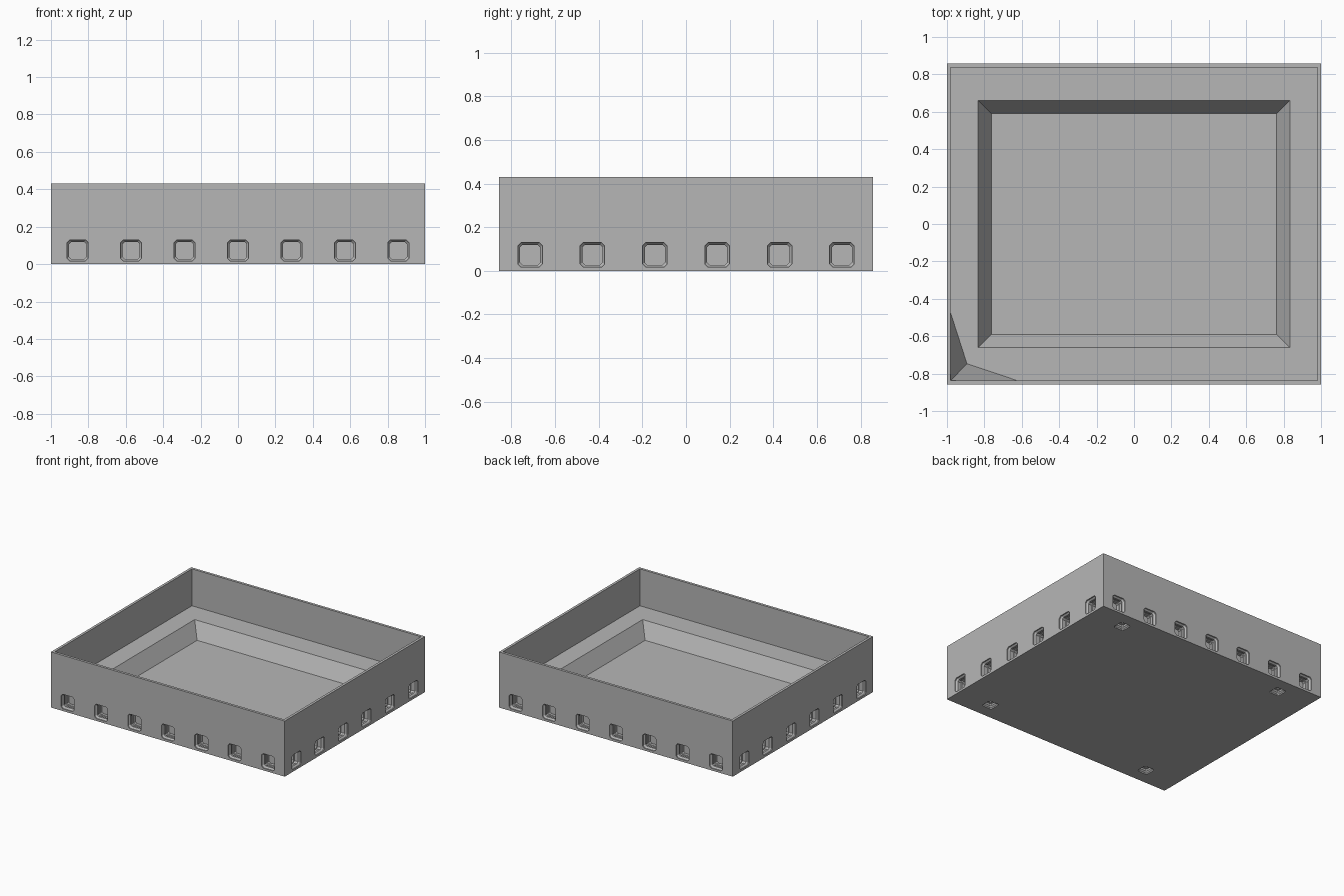
import bpy, bmesh, math
from mathutils import Matrix, Vector

if "Cube" in bpy.data.objects:
    bpy.data.objects.remove(bpy.data.objects["Cube"], do_unlink=True)

HX, HY, TOP = 1.0, 0.857, 0.43
LEDGE, FLOOR, WALL = 0.145, 0.03, 0.02
UNIT = 2 / 7

grey = bpy.data.materials.new("plain grey")
grey.use_nodes = True
grey.diffuse_color = (0.47, 0.47, 0.47, 1)
grey.node_tree.nodes["Principled BSDF"].inputs["Base Color"].default_value = grey.diffuse_color


def loft(bm, rings):
    """Skin a list of equal-sized point loops and cap both ends."""
    loops = [[bm.verts.new(p) for p in ring] for ring in rings]
    n = len(loops[0])
    for a, b in zip(loops, loops[1:]):
        for i in range(n):
            j = (i + 1) % n
            bm.faces.new((a[i], a[j], b[j], b[i]))
    bm.faces.new(loops[0][::-1])
    bm.faces.new(loops[-1])


def finish(name, bm):
    bmesh.ops.recalc_face_normals(bm, faces=bm.faces)
    mesh = bpy.data.meshes.new(name)
    bm.to_mesh(mesh)
    bm.free()
    mesh.materials.append(grey)
    obj = bpy.data.objects.new(name, mesh)
    bpy.context.collection.objects.link(obj)
    return obj


def rect(hx, hy, z):
    return [(-hx, -hy, z), (hx, -hy, z), (hx, hy, z), (-hx, hy, z)]


def socket(bm, place, profile):
    """Stepped square pocket with clipped corners, sinking along local +z."""
    rings = []
    for depth, h in profile:
        c = h * 0.75
        flat = [(-c, -h), (c, -h), (h, -c), (h, c), (c, h), (-c, h), (-h, c), (-h, -c)]
        rings.append([place @ Vector((x, y, depth)) for x, y in flat])
    loft(bm, rings)


# Tray: outer walls, rim, ledge and sloped basin
bm = bmesh.new()
loft(bm, [rect(HX, HY, 0), rect(HX, HY, TOP),
          rect(HX - WALL, HY - WALL, TOP), rect(HX - WALL, HY - WALL, LEDGE),
          rect(0.833, 0.66, LEDGE), rect(0.763, 0.59, FLOOR)])
tray = finish("tray", bm)

# Pockets around the four walls and under the corners
side_profile = [(-0.01, 0.056), (0.008, 0.056), (0.02, 0.046), (0.035, 0.046),
                (0.037, 0.052), (0.055, 0.052), (0.057, 0.046), (0.08, 0.046)]
foot_profile = [(-0.01, 0.043), (0.01, 0.043), (0.02, 0.034), (0.035, 0.034),
                (0.037, 0.02), (0.055, 0.02)]
bm = bmesh.new()
for turn, count, reach in ((0, 7, HY), (1, 6, HX), (2, 7, HY), (3, 6, HX)):
    spin = Matrix.Rotation(turn * math.pi / 2, 4, "Z")
    inward = Matrix.Rotation(-math.pi / 2, 4, "X")
    for i in range(count):
        along = (i - (count - 1) / 2) * UNIT
        place = spin @ Matrix.Translation((along, -reach, 0.073)) @ inward
        socket(bm, place, side_profile)
for sx in (-1, 1):
    for sy in (-1, 1):
        socket(bm, Matrix.Translation((sx * 2.5 * UNIT, sy * 0.722, 0)), foot_profile)
cutter = finish("pocket_cutter", bm)
cutter.hide_render = True

cut = tray.modifiers.new("pockets", "BOOLEAN")
cut.operation = "DIFFERENCE"
cut.solver = "EXACT"
cut.object = cutter
bpy.context.view_layer.objects.active = tray
bpy.ops.object.modifier_apply(modifier=cut.name)
bpy.data.objects.remove(cutter, do_unlink=True)

# Corner gusset standing on the ledge at the front right
bm = bmesh.new()
cx, cy = WALL - HX, WALL - HY
base = [bm.verts.new((cx + dx, cy + dy, LEDGE))
        for dx, dy in ((0, 0), (0.355, 0), (0.087, 0.09), (0, 0.36))]
peak = bm.verts.new((cx, cy, TOP - 0.005))
bm.faces.new(base)
for i in range(4):
    bm.faces.new((base[i], base[(i + 1) % 4], peak)) 
finish("corner_gusset", bm)
